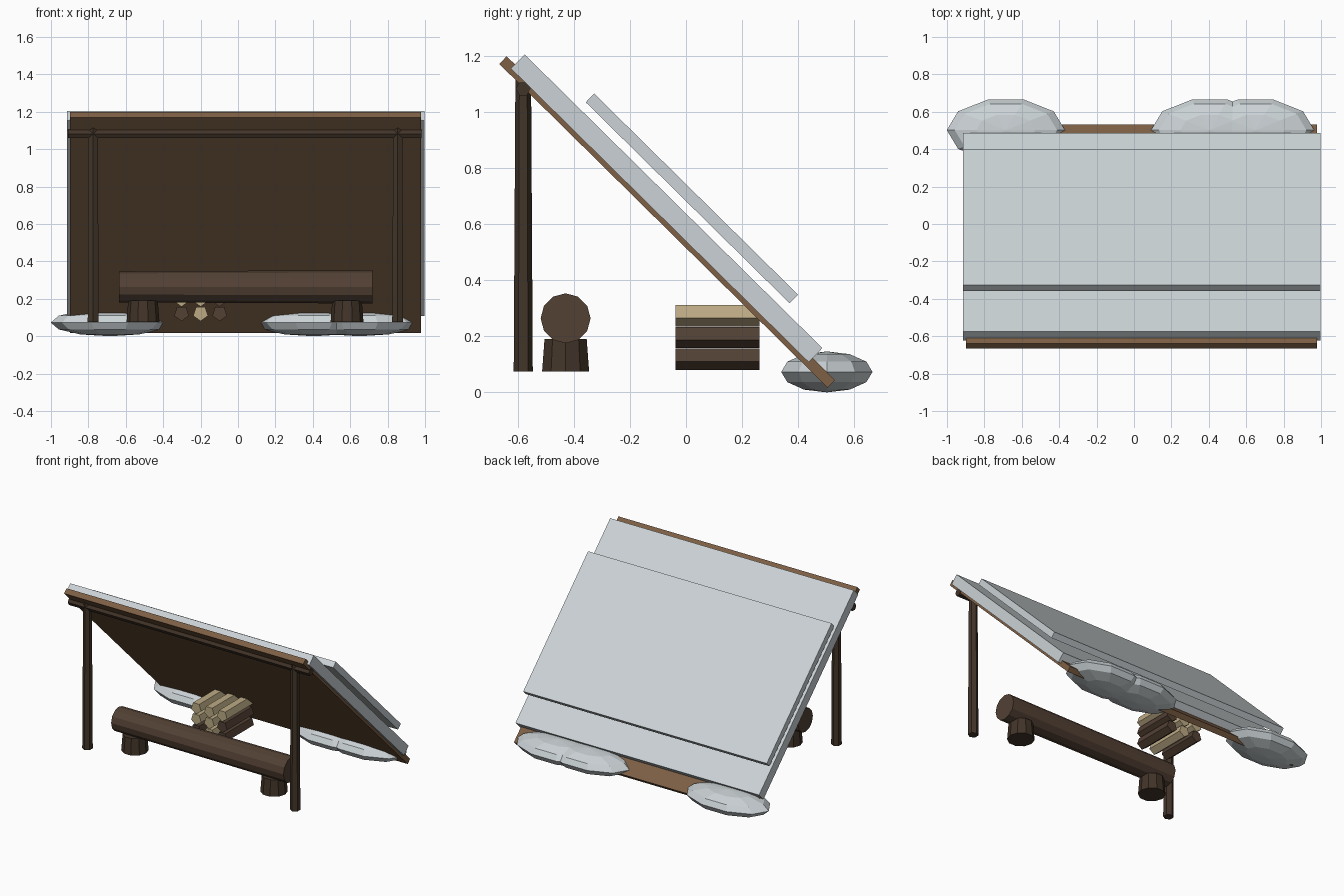
import bpy, bmesh
from math import radians, pi
from mathutils import Matrix

if "Cube" in bpy.data.objects:
    bpy.data.objects.remove(bpy.data.objects["Cube"])

def mat(name, c):
    m = bpy.data.materials.new(name)
    m.diffuse_color = (*c, 1)
    m.use_nodes = True
    m.node_tree.nodes["Principled BSDF"].inputs["Base Color"].default_value = m.diffuse_color
    return m

SNOW = mat("snow", (0.60, 0.65, 0.67))
BOARD = mat("board_brown", (0.21, 0.115, 0.06))
BARK = mat("bark", (0.055, 0.035, 0.022))
LOG = mat("log_brown", (0.085, 0.052, 0.034))
PALE = mat("split_wood", (0.50, 0.40, 0.23))

def finish(name, bm, m, matrix):
    me = bpy.data.meshes.new(name)
    bm.transform(matrix)
    bm.to_mesh(me)
    bm.free()
    me.materials.append(m)
    ob = bpy.data.objects.new(name, me)
    bpy.context.collection.objects.link(ob)
    return ob

def slab(name, loc, size, m, tilt):
    bm = bmesh.new()
    bmesh.ops.create_cube(bm, size=1)
    finish(name, bm, m, Matrix.Translation(loc) @ Matrix.Rotation(tilt, 4, 'X')
           @ Matrix.Diagonal((*size, 1)))

def rod(name, loc, r1, r2, length, sides, m, rot=Matrix.Identity(4), spin=0):
    bm = bmesh.new()
    bmesh.ops.create_cone(bm, cap_ends=True, segments=sides,
                          radius1=r1, radius2=r2, depth=length)
    finish(name, bm, m, Matrix.Translation(loc) @ rot @ Matrix.Rotation(spin, 4, 'Z'))

ALONG_X = Matrix.Rotation(pi / 2, 4, 'Y')
ALONG_Y = Matrix.Rotation(pi / 2, 4, 'X')
CX = 0.04
TILT = radians(-44.6)

# Lean-to roof with two layers of snow
slab("roof_board", (CX, -0.067, 0.607), (1.875, 1.644, 0.038), BOARD, TILT)
slab("roof_snow", (CX + 0.002, -0.069, 0.656), (1.91, 1.49, 0.07), SNOW, TILT)
slab("upper_snow", (CX + 0.002, 0.021, 0.691), (1.91, 1.02, 0.043), SNOW, TILT)

# Posts and ridge beam
for side, s in (("left", -1), ("right", 1)):
    rod(side + "_post", (CX + s * 0.814, -0.58, 0.595), 0.034, 0.028, 1.04, 6, BARK)
rod("ridge_beam", (CX - 0.005, -0.58, 1.082), 0.027, 0.027, 1.89, 6, BARK, ALONG_X)

# Log bench on two stumps
rod("bench_log", (0.041, -0.429, 0.264), 0.083, 0.089, 1.355, 12, LOG, ALONG_X)
for side, x in (("left", -0.508), ("right", 0.583)):
    rod(side + "_stump", (x, -0.429, 0.133), 0.088, 0.079, 0.116, 10, BARK, spin=pi / 2)

# Firewood pile, five-sided split logs with flat tops
for row in range(3):
    for col in range(3):
        pale = row == 2 or (row, col) in ((0, 1), (1, 0), (1, 1))
        rod(f"firewood_{row}_{col}", (-0.2 + (col - 1) * 0.102, 0.112, 0.122 + row * 0.0775),
            0.0415, 0.0415, 0.30, 5, PALE if pale else LOG, ALONG_Y, pi)

# Snow mounds along the low edge
for i, (x, rx) in enumerate(((-0.685, 0.316), (0.405, 0.314), (0.65, 0.314))):
    bm = bmesh.new()
    bmesh.ops.create_uvsphere(bm, u_segments=10, v_segments=6, radius=1)
    # put a vertex of each ring on the x axis
    far = max(bm.verts, key=lambda v: abs(v.co.x))
    if abs(far.co.x) < 0.99:
        bm.transform(Matrix.Rotation(pi / 2, 4, 'Z'))
    finish(f"snow_mound_{i}", bm, SNOW, Matrix.Translation((x, 0.502, 0.073))
           @ Matrix.Diagonal((rx, 0.171, 0.073, 1)))
